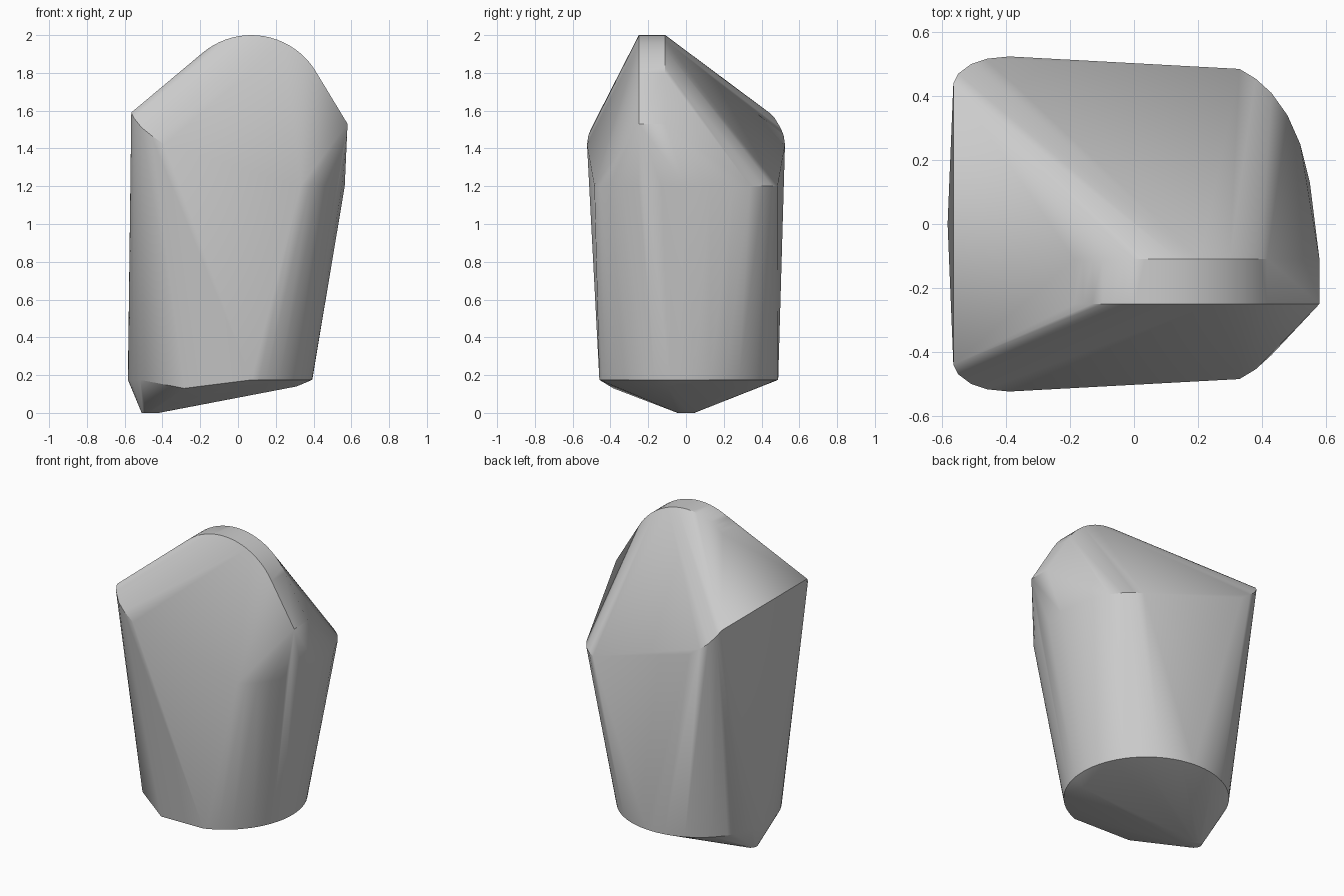
import bpy
import bmesh
from math import cos, sin, radians

default_cube = bpy.data.objects.get("Cube")
if default_cube:
    bpy.data.objects.remove(default_cube, do_unlink=True)


def make_material(name, value):
    material = bpy.data.materials.new(name)
    material.use_nodes = True
    colour = (value, value, value, 1)
    material.diffuse_color = colour
    material.node_tree.nodes["Principled BSDF"].inputs["Base Color"].default_value = colour
    return material


def arc(centre_x, centre_y, radius, start, end, step):
    """Points along a circular arc, angles in degrees."""
    return [(centre_x + radius * cos(radians(angle)),
             centre_y + radius * sin(radians(angle)))
            for angle in range(start, end + 1, step)]


points = []

# Rounded crest: a thin upright slab with a pointed right shoulder
crest_profile = arc(0.07, 1.6, 0.4, 30, 130, 5) + [(0.58, 1.53)]
for crest_y in (-0.25, -0.11):
    points += [(x, crest_y, z) for x, z in crest_profile]

# Shoulder rim, mirrored front to back: raised left corner, low right curve
rim_half = [
    (-0.565, 0.44, 1.59), (-0.55, 0.47, 1.56), (-0.51, 0.5, 1.51),
    (-0.46, 0.517, 1.47), (-0.39, 0.524, 1.42),
    (0.33, 0.485, 1.2), (0.38, 0.455, 1.2), (0.43, 0.41, 1.2),
    (0.48, 0.34, 1.2), (0.52, 0.25, 1.2), (0.55, 0.13, 1.2), (0.565, 0, 1.2),
]
for side in (-1, 1):
    points += [(x, side * y, z) for x, y, z in rim_half]

# Round base ring, open at the front where a lower corner replaces it
points += [(x, y, 0.175) for x, y in arc(-0.095, 0, 0.488, -70, 210, 5)]
points += [(-0.285, -0.385, 0.13), (0.31, -0.1, 0.14)]

# Small flat tip under the base
points += [(x, y, 0) for x, y in arc(-0.465, 0, 0.045, 0, 330, 30)]

# Wrap all the sections in one convex skin
mesh = bpy.data.meshes.new("faceted_block")
bm = bmesh.new()
for point in points:
    bm.verts.new(point)
hull = bmesh.ops.convex_hull(bm, input=bm.verts[:])
unused = {v for v in hull["geom_interior"] + hull["geom_unused"]
          if isinstance(v, bmesh.types.BMVert)}
bmesh.ops.delete(bm, geom=list(unused), context="VERTS")
bmesh.ops.recalc_face_normals(bm, faces=bm.faces[:])
bm.to_mesh(mesh)
bm.free()

block = bpy.data.objects.new("faceted_block", mesh)
bpy.context.collection.objects.link(block)
mesh.materials.append(make_material("plain_grey", 0.6))

# Smooth the curved skin while keeping the hard edges
bpy.context.view_layer.objects.active = block
block.select_set(True)
bpy.ops.object.shade_smooth_by_angle(angle=radians(30))
